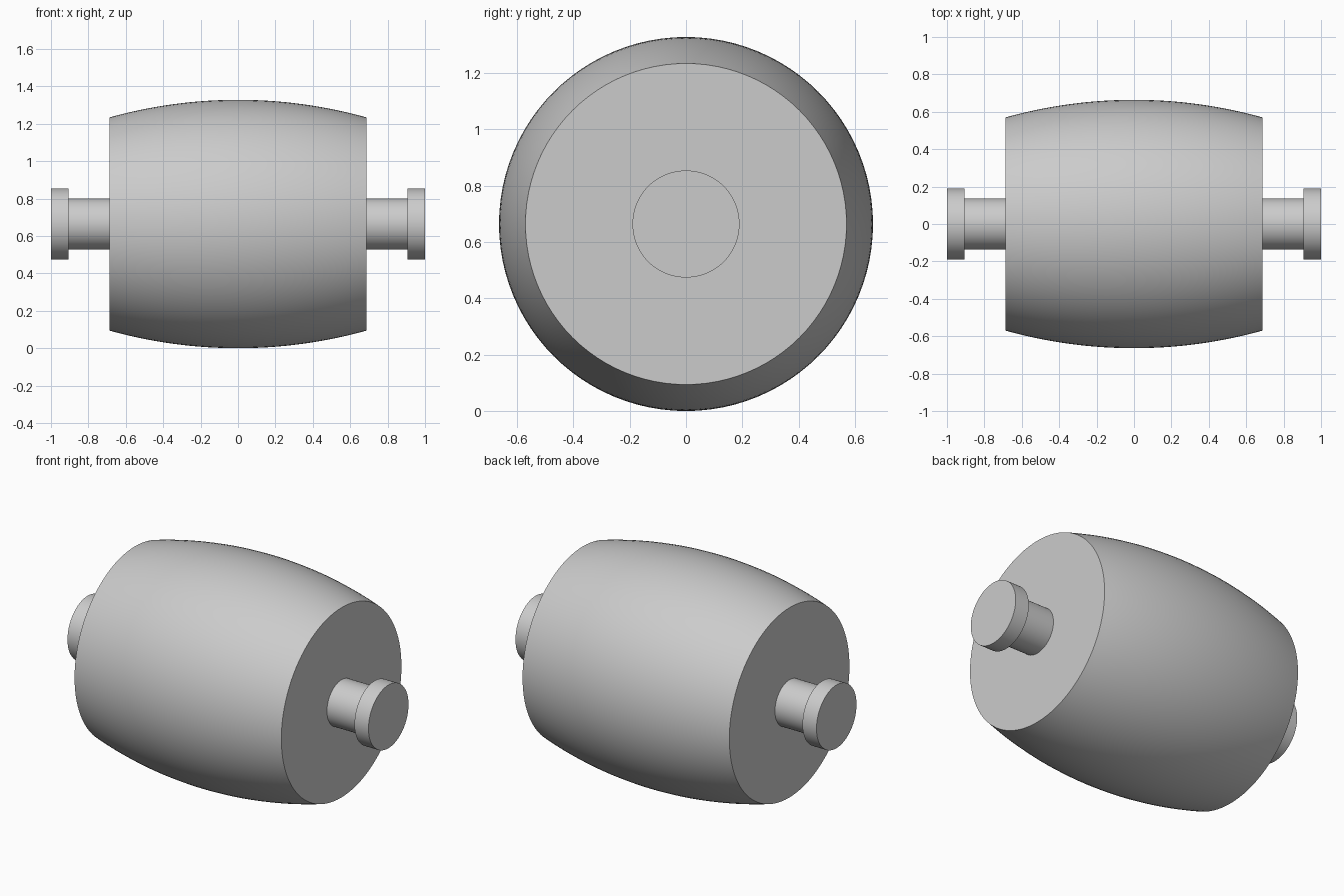
import bpy, bmesh, math

cube = bpy.data.objects.get("Cube")
if cube:
    bpy.data.objects.remove(cube, do_unlink=True)

SEGMENTS = 96
BELLY, END, HALF = 0.664, 0.57, 0.687   # barrel middle radius, end radius, half length
AXIS_Z = BELLY

grey = bpy.data.materials.new("light_grey")
grey.use_nodes = True
colour = (0.6, 0.6, 0.6, 1)
grey.diffuse_color = colour
grey.node_tree.nodes["Principled BSDF"].inputs["Base Color"].default_value = colour


def turned(name, profile):
    """Closed solid turned around the x axis from (x, radius) points."""
    bm = bmesh.new()
    rings = []
    for x, r in profile:
        ring = []
        for i in range(SEGMENTS):
            a = math.tau * i / SEGMENTS
            ring.append(bm.verts.new((x, r * math.cos(a), r * math.sin(a))))
        rings.append(ring)
    for a, b in zip(rings, rings[1:]):
        for i in range(SEGMENTS):
            j = (i + 1) % SEGMENTS
            bm.faces.new((a[i], a[j], b[j], b[i]))
    bm.faces.new(rings[0])
    bm.faces.new(rings[-1])
    bmesh.ops.recalc_face_normals(bm, faces=bm.faces)
    mesh = bpy.data.meshes.new(name)
    bm.to_mesh(mesh)
    bm.free()
    mesh.materials.append(grey)
    obj = bpy.data.objects.new(name, mesh)
    obj.location.z = AXIS_Z
    bpy.context.collection.objects.link(obj)
    bpy.ops.object.select_all(action="DESELECT")
    obj.select_set(True)
    bpy.context.view_layer.objects.active = obj
    bpy.ops.object.shade_smooth_by_angle(angle=math.radians(30))
    return obj


# Barrel body with a circular-arc bulge
sag = BELLY - END
arc = (HALF ** 2 + sag ** 2) / (2 * sag)
steps = 32
xs = [HALF * (2 * i / steps - 1) for i in range(steps + 1)]
turned("barrel_body", [(x, BELLY - arc + math.sqrt(arc ** 2 - x ** 2)) for x in xs])

# Stub shaft and flanged end on each side
for side, s in (("left", 1), ("right", -1)):
    turned(side + "_shaft_and_flange",
           [(s * HALF, 0.137), (s * 0.907, 0.137), (s * 0.907, 0.19), (s, 0.19)])
